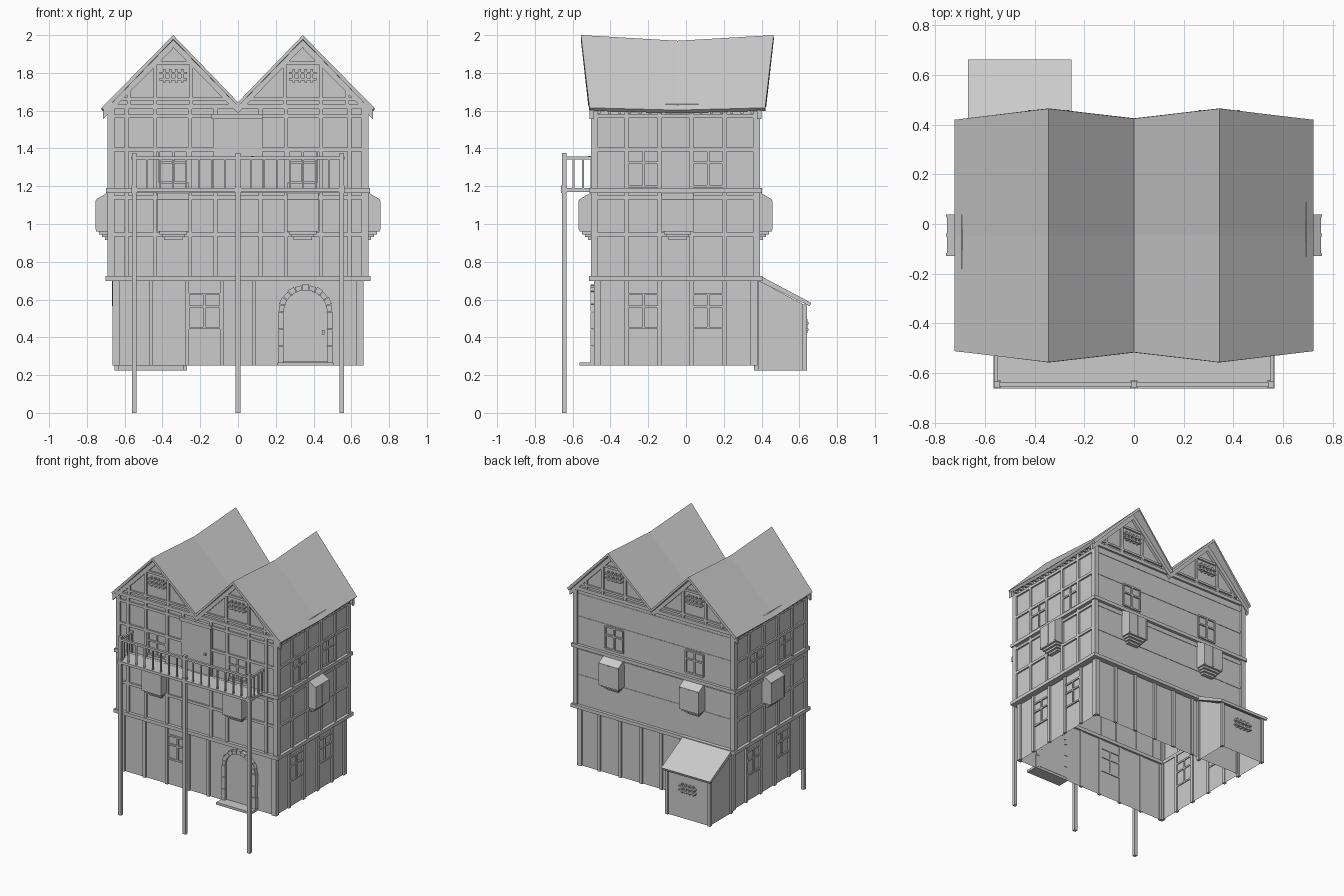
import bpy, bmesh, math
from mathutils import Vector

if "Cube" in bpy.data.objects:
    bpy.data.objects.remove(bpy.data.objects["Cube"])

CY = -0.055                                   # house centre in y
HALF = {1: (0.652, 0.42), 2: (0.677, 0.435)}  # half width/depth of ground and upper floors
parts = {}


def bm_of(name):
    if name not in parts:
        parts[name] = bmesh.new()
    return parts[name]


def prism(name, a, b):
    """Solid between two matching loops of points."""
    bm = bm_of(name)
    va, vb = [bm.verts.new(p) for p in a], [bm.verts.new(p) for p in b]
    n = len(va)
    fs = [bm.faces.new(va), bm.faces.new(vb[::-1])]
    fs += [bm.faces.new((va[i], vb[i], vb[(i + 1) % n], va[(i + 1) % n])) for i in range(n)]
    bmesh.ops.recalc_face_normals(bm, faces=fs)


def box(name, x0, x1, y0, y1, z0, z1):
    prism(name, [(x0, y0, z0), (x1, y0, z0), (x1, y1, z0), (x0, y1, z0)],
          [(x0, y0, z1), (x1, y0, z1), (x1, y1, z1), (x0, y1, z1)])


def P(side, fl, u, d, z):
    """Point on a wall: u along it, d outward from it."""
    hx, hy = HALF[fl]
    return {'F': (u, CY - hy - d, z), 'B': (u, CY + hy + d, z),
            'R': (hx + d, u, z), 'L': (-hx - d, u, z)}[side]


def slab(name, s, fl, u0, u1, z0, z1, d1=0.013, d0=-0.006):
    q = ((u0, z0), (u1, z0), (u1, z1), (u0, z1))
    prism(name, [P(s, fl, u, d0, z) for u, z in q], [P(s, fl, u, d1, z) for u, z in q])


def post(s, fl, u, z0, z1, w=0.022):
    slab('wall_timbers', s, fl, u - w / 2, u + w / 2, z0, z1)


def bar(name, s, fl, a, b, w, d1=0.013, d0=-0.004):
    """Sloping beam on a wall from a to b, hanging below the line."""
    q = (a, b, (b[0], b[1] - w), (a[0], a[1] - w))
    prism(name, [P(s, fl, u, d0, z) for u, z in q], [P(s, fl, u, d1, z) for u, z in q])


# wall shells, open above and below, with the jetty between floors
bm = bm_of('walls')
rings = []
for fl, z in ((1, 0.25), (1, 0.715), (2, 0.715), (2, 1.625)):
    hx, hy = HALF[fl]
    rings.append([bm.verts.new((sx * hx, CY + sy * hy, z))
                  for sx, sy in ((-1, -1), (1, -1), (1, 1), (-1, 1))])
for a, b in zip(rings, rings[1:]):
    for i in range(4):
        bm.faces.new((a[i], a[(i + 1) % 4], b[(i + 1) % 4], b[i]))

# twin gable walls
for s in 'FB':
    for c in (-1, 1):
        pts = [(0, 1.62), (c * 0.677, 1.62), (c * 0.677, 1.635), (c * 0.343, 1.975)]
        bm.faces.new([bm.verts.new(P(s, 2, u, 0, z)) for u, z in pts])


def grille(s, fl, u, z, d=0.0):
    for dz in (-0.018, 0.014):
        slab('grilles', s, fl, u - 0.072, u + 0.072, z + dz - 0.006, z + dz + 0.006, d + 0.018, d)
    for k in range(4):
        x = u - 0.048 + k * 0.032
        slab('grilles', s, fl, x - 0.006, x + 0.006, z - 0.036, z + 0.036, d + 0.013, d)


def window(s, fl, u, z0, z1, w=0.17):
    t = 0.012
    for x in (u - w / 2, u, u + w / 2):
        slab('window_frames', s, fl, x - t / 2, x + t / 2, z0, z1, 0.01)
    for z in (z0, z0 + (z1 - z0) * 0.62, z1):
        slab('window_frames', s, fl, u - w / 2, u + w / 2, z - t / 2, z + t / 2, 0.01)


def bay(s, u, w=0.168):
    """Projecting bay window with sloped cap and stepped corbel."""
    prof = [(-0.01, 0.96), (0.075, 0.96), (0.075, 1.13), (0.015, 1.165), (-0.01, 1.165)]
    prism('bay_windows', [P(s, 2, u - w / 2, d, z) for d, z in prof],
          [P(s, 2, u + w / 2, d, z) for d, z in prof])
    for k, (z0, z1) in enumerate(((0.945, 0.96), (0.93, 0.945), (0.915, 0.93))):
        h = w / 2 - 0.012 * (k + 1)
        slab('bay_corbels', s, 2, u - h, u + h, z0, z1, 0.06 - 0.016 * k)
    for x in (-1, 0, 1):
        c = u + x * (w / 2 - 0.007)
        slab('bay_frames', s, 2, c - 0.006, c + 0.006, 0.97, 1.125, 0.078, 0.07)


# timber framing, floor by floor
for s in 'FBRL':
    fb = s in 'FB'
    mid = 0 if fb else CY
    for fl, z0, z1 in ((1, 0.25, 0.705), (2, 0.72, 1.165), (2, 1.19, 1.62)):
        h = HALF[fl][0 if fb else 1]
        if fb:
            us = (-0.46, -0.27, -0.085, 0.085) if fl == 1 else (
                -0.59, -0.44, -0.255, -0.12, 0.12, 0.255, 0.44, 0.59)
            if fl == 1 and s == 'B':
                us = (-0.22, -0.05, 0.12, 0.30, 0.48)
        else:
            us = (-0.315, -0.14, 0.03, 0.205)
        if not (s == 'B' and fl == 2):
            for u in us:
                post(s, fl, u, z0, z1)
        for u in (mid - h + 0.006, mid + h - 0.006):
            post(s, fl, u, z0, z1, 0.036)
    h = HALF[2][0 if fb else 1]
    # storey beams
    for z, e in ((0.712, 0.024), (1.178, 0.022), (1.622, 0.016)):
        slab('storey_beams', s, 2, mid - h - e, mid + h + e, z - 0.013, z + 0.013, e, -0.03)
    # rails, nearly flush on the back
    d = 0.003 if s == 'B' else 0.012
    for z in (0.945, 1.14, 1.395, 1.57):
        slab('wall_rails', s, 2, mid - h, mid + h, z - 0.01, z + 0.01, d)
    if s in 'RL':
        bay(s, -0.045)
        for u in (-0.225, 0.118):
            window(s, 1, u, 0.45, 0.63)
            window(s, 2, u, 1.2, 1.40)
    else:
        for c in (-0.343, 0.343):
            bay(s, c)
            window(s, 2, c, 1.22, 1.39, 0.15)
            # gable frame, barge beams and grille
            slab('gable_timbers', s, 2, c - 0.10, c + 0.10, 1.845, 1.862)
            for x in (-0.095, 0.095):
                slab('gable_timbers', s, 2, c + x - 0.01, c + x + 0.01, 1.63, 1.85)
            k = 1 if c > 0 else -1
            slab('gable_timbers', s, 2, c + k * .235 - .01, c + k * .235 + .01, 1.63, 1.715)
            slab('gable_timbers', s, 2, c - 0.3, c + 0.3, 1.655, 1.67)
            bar('barge_beams', s, 2, (c, 1.975), (k * 0.715, 1.60), 0.045, 0.02)
            bar('barge_beams', s, 2, (c, 1.975), (0, 1.625), 0.04, 0.02)
            grille(s, 2, c, 1.785)
window('F', 1, -0.178, 0.45, 0.63)

# sagging twin roof
bm = bm_of('roof')
prof = [(-0.722, 1.615, 0.465, 0.012), (-0.343, 2.0, 0.51, 0.03), (0, 1.645, 0.47, 0.015),
        (0.343, 2.0, 0.51, 0.03), (0.722, 1.615, 0.465, 0.012)]
rows = [[bm.verts.new((x, -0.046 + t * hy, z - (0 if t else sag))) for x, z, hy, sag in prof]
        for t in (-1, 0, 1)]
for a, b in zip(rows, rows[1:]):
    for i in range(4):
        bm.faces.new((a[i], a[i + 1], b[i + 1], b[i]))
# rafter tails under the eaves
for k in range(16):
    y = -0.46 + k * 0.054
    for sx in (-1, 1):
        xs = sorted((sx * 0.67, sx * 0.705))
        box('rafter_tails', *xs, y - 0.008, y + 0.008, 1.585, 1.602)

# balcony
FY = -0.645
box('balcony_floor', -0.565, 0.565, -0.662, -0.485, 1.17, 1.19)
for x in (-0.55, 0, 0.55):
    box('balcony_posts', x - 0.012, x + 0.012, FY - 0.012, FY + 0.012, 0, 1.375)
    box('balcony_posts', x - 0.015, x + 0.015, FY - 0.016, FY + 0.016, 1.165, 1.205)
box('balcony_rails', -0.56, 0.56, FY - 0.009, FY + 0.009, 1.342, 1.358)
for k in range(17):
    x = -0.55 + k * 1.1 / 16
    box('balusters', x - 0.005, x + 0.005, FY - 0.005, FY + 0.005, 1.19, 1.345)
for x in (-0.555, 0.555):
    box('balcony_rails', x - 0.008, x + 0.008, FY, -0.49, 1.342, 1.358)
    for y in (-0.595, -0.545, -0.5):
        box('balusters', x - 0.005, x + 0.005, y - 0.005, y + 0.005, 1.19, 1.345)

# balcony door
slab('balcony_door', 'F', 2, -0.12, 0.12, 1.19, 1.555, 0.014)
slab('balcony_door_lintel', 'F', 2, -0.14, 0.13, 1.555, 1.582, 0.022)
slab('balcony_door_knob', 'F', 2, 0.07, 0.085, 1.345, 1.36, 0.03)

# arched front door with voussoirs
DX, DZ, RI, RO = 0.357, 0.535, 0.115, 0.146


def arc(r, t):
    return DX + r * math.cos(t), DZ + r * math.sin(t)


door = [(DX - RI, 0.27), (DX + RI, 0.27)] + [arc(RI, math.pi * i / 12) for i in range(13)]
prism('front_door', [P('F', 1, u, -0.005, z) for u, z in door],
      [P('F', 1, u, 0.012, z) for u, z in door])
for i in range(11):
    a, b = math.pi * (i + 0.04) / 11, math.pi * (i + 0.96) / 11
    ro = RO if i % 2 else RO - 0.004
    q = [arc(RI, a), arc(ro, a), arc(ro, b), arc(RI, b)]
    prism('door_arch', [P('F', 1, u, -0.005, z) for u, z in q],
          [P('F', 1, u, 0.03, z) for u, z in q])
for sx in (-1, 1):
    for k in range(3):
        u = sorted((DX + sx * RI, DX + sx * (RO - 0.003 * (k % 2))))
        slab('door_arch', 'F', 1, *u, 0.265 + k * 0.09, 0.352 + k * 0.09, 0.03)
slab('door_handle', 'F', 1, 0.445, 0.457, 0.415, 0.44, 0.028)
box('doorstep', 0.21, 0.505, -0.565, -0.47, 0.25, 0.268)

# rear lean-to: three open-bottomed walls, sloping roof, corner posts
LX0, LX1, LY = -0.642, -0.28, 0.63
bm = bm_of('lean_to_walls')
foot = [(LX0, 0.365, 0.71), (LX0, LY, 0.57), (LX1, LY, 0.57), (LX1, 0.365, 0.71)]
lo = [bm.verts.new((x, y, 0.225)) for x, y, z in foot]
hi = [bm.verts.new((x, y, z)) for x, y, z in foot]
for i in range(3):
    bm.faces.new((lo[i + 1], lo[i], hi[i], hi[i + 1]))
slope = [(0.37, 0.73), (0.40, 0.722), (0.662, 0.583), (0.655, 0.565), (0.37, 0.705)]
prism('lean_to_roof', [(-0.667, y, z) for y, z in slope], [(-0.252, y, z) for y, z in slope])
for x in (LX0, LX1):
    box('lean_to_posts', x - 0.011, x + 0.011, LY - 0.014, LY + 0.01, 0.225, 0.575)
    box('lean_to_posts', x - 0.011, x + 0.011, 0.36, 0.385, 0.225, 0.70)
grille('B', 1, -0.46, 0.46, LY - 0.365)

for name, bm in parts.items():
    me = bpy.data.meshes.new(name)
    bm.to_mesh(me)
    bm.free()
    ob = bpy.data.objects.new(name, me)
    bpy.context.collection.objects.link(ob)
    if name == 'roof':
        mod = ob.modifiers.new('thickness', 'SOLIDIFY')
        mod.thickness = 0.022
        mod.offset = -1
